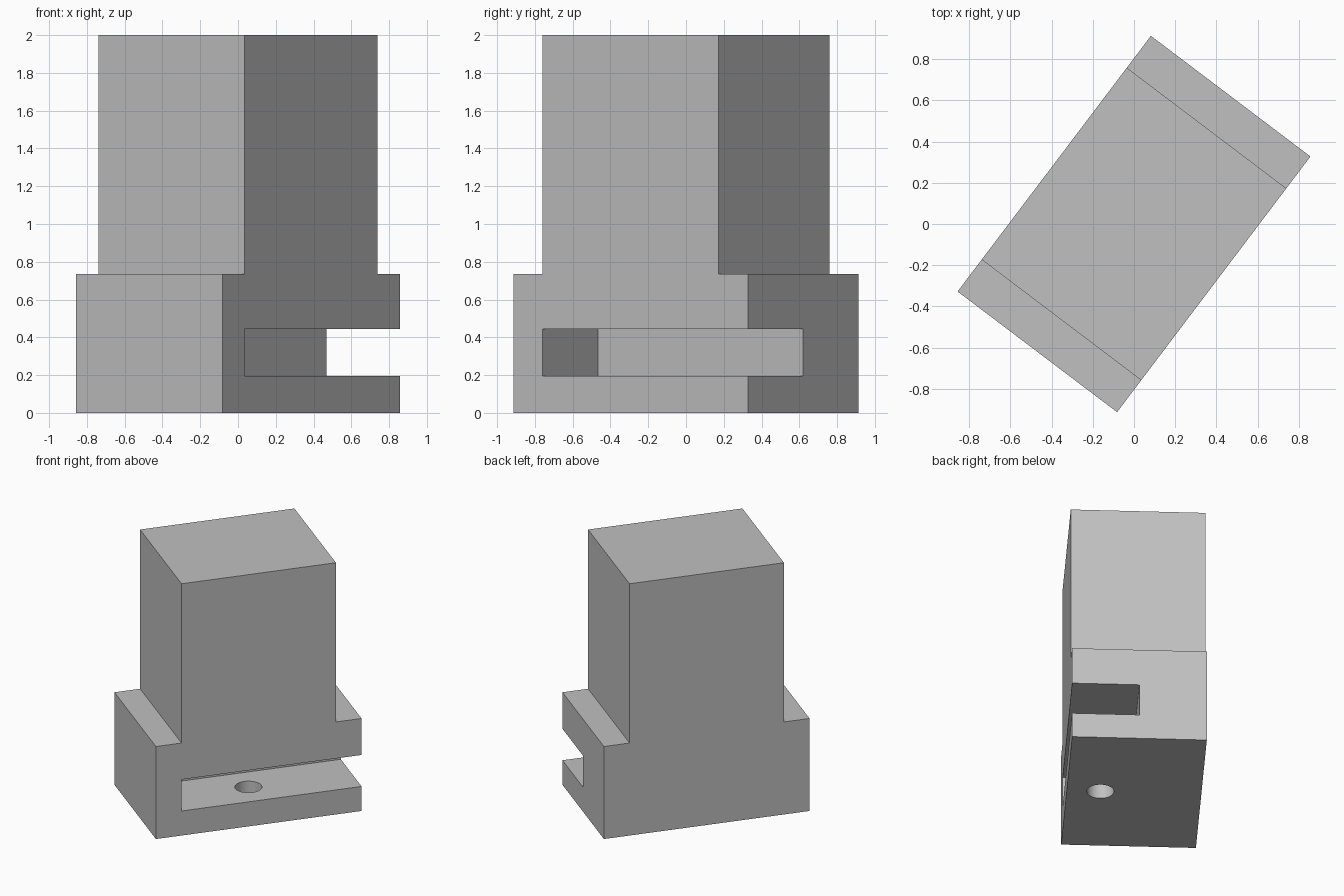
import bpy, bmesh
from math import radians

if "Cube" in bpy.data.objects:
    bpy.data.objects.remove(bpy.data.objects["Cube"], do_unlink=True)

LENGTH, DEPTH = 1.556, 0.971      # base footprint
NECK = 1.168                      # length of the upper block
SHOULDER, TOP = 0.735, 2.0        # shoulder and total heights
SLOT_LOW, SLOT_HIGH = 0.195, 0.445
HOLE_RADIUS = 0.098
TURN = radians(52.9)              # plan rotation

grey = bpy.data.materials.new("light_grey")
grey.use_nodes = True
colour = (0.53, 0.53, 0.53, 1)
grey.diffuse_color = colour
grey.node_tree.nodes["Principled BSDF"].inputs["Base Color"].default_value = colour


def add_prism(name, profile, y0, y1):
    """Extrude an x-z profile from y0 to y1."""
    bm = bmesh.new()
    face = bm.faces.new([bm.verts.new((x, y0, z)) for x, z in profile])
    grown = bmesh.ops.extrude_face_region(bm, geom=[face])["geom"]
    moved = [v for v in grown if isinstance(v, bmesh.types.BMVert)]
    bmesh.ops.translate(bm, verts=moved, vec=(0, y1 - y0, 0))
    bmesh.ops.recalc_face_normals(bm, faces=bm.faces)
    mesh = bpy.data.meshes.new(name)
    bm.to_mesh(mesh)
    bm.free()
    mesh.materials.append(grey)
    obj = bpy.data.objects.new(name, mesh)
    bpy.context.collection.objects.link(obj)
    return obj


def cut(target, cutter):
    """Subtract the cutter, then discard it."""
    cutter.hide_render = True
    mod = target.modifiers.new("cut", "BOOLEAN")
    mod.operation, mod.solver, mod.object = "DIFFERENCE", "EXACT", cutter
    bpy.ops.object.select_all(action="DESELECT")
    bpy.context.view_layer.objects.active = target
    target.select_set(True)
    bpy.ops.object.modifier_apply(modifier=mod.name)
    bpy.data.objects.remove(cutter, do_unlink=True)


# Stepped block: wide base with a narrower upright
half, neck = LENGTH / 2, NECK / 2
right = [(half, 0), (half, SHOULDER), (neck, SHOULDER), (neck, TOP)]
left = [(-x, z) for x, z in reversed(right)]
block = add_prism("stepped_block", right + left, -DEPTH / 2, DEPTH / 2)

# Slot through half the depth, open at one side and one end
slot = [(-neck, SLOT_LOW), (half + 0.2, SLOT_LOW),
        (half + 0.2, SLOT_HIGH), (-neck, SLOT_HIGH)]
cut(block, add_prism("slot_cutter", slot, -DEPTH, 0))

# Round hole through the lower plate
bpy.ops.mesh.primitive_cylinder_add(vertices=48, radius=HOLE_RADIUS, depth=0.4,
                                    location=(0, -DEPTH / 4, 0.1))
hole = bpy.context.object
hole.name = "hole_cutter"
hole.data.materials.append(grey)
cut(block, hole)

# Turn the block in plan, keep all box edges sharp and the hole smooth
block.rotation_euler.z = TURN
bpy.ops.object.shade_smooth_by_angle(angle=radians(30))
